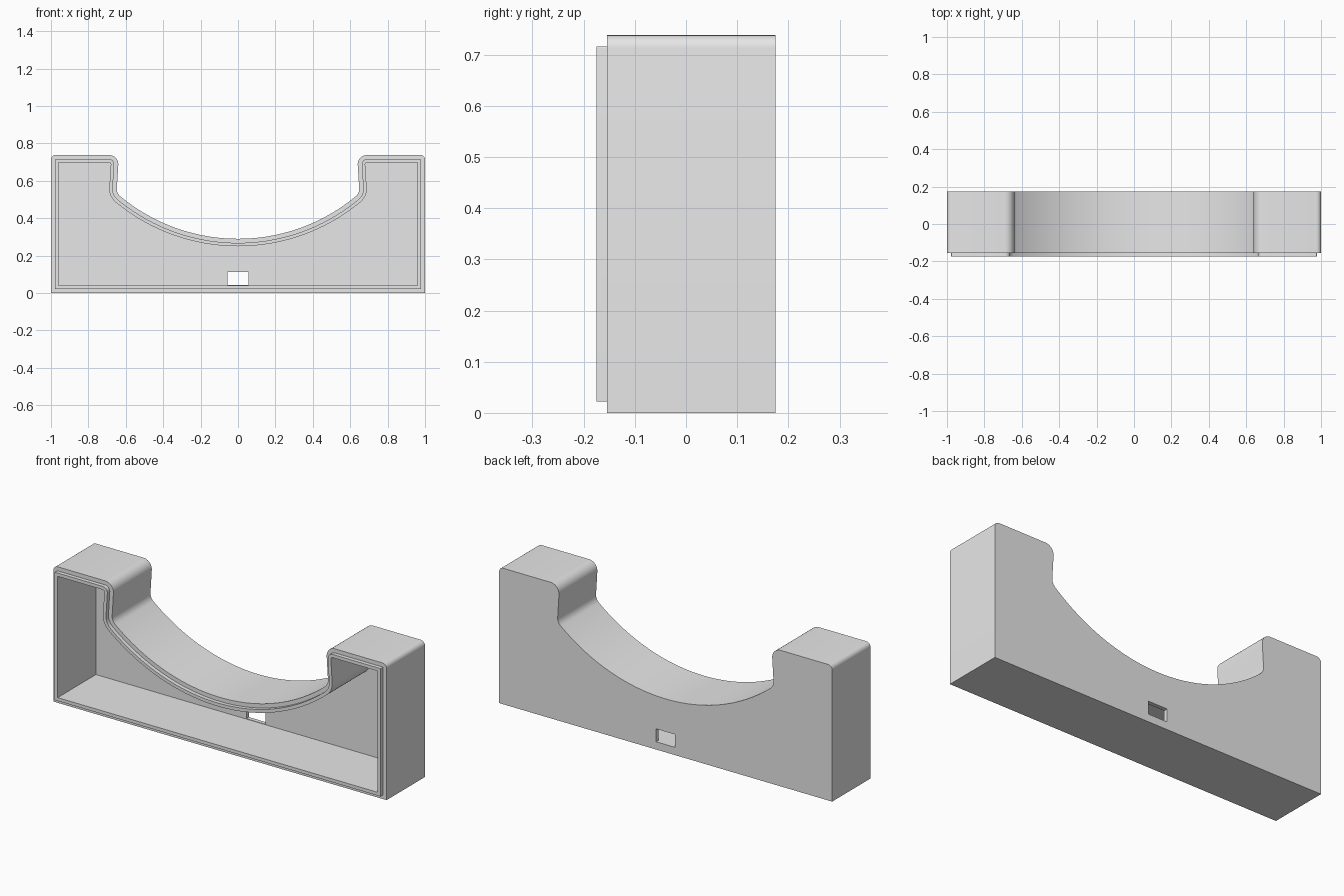
import bpy
import bmesh
import math
from mathutils import Vector

if "Cube" in bpy.data.objects:
    bpy.data.objects.remove(bpy.data.objects["Cube"])

TOP = 0.738                  # height of the two shoulders
BACK, FRONT = 0.175, -0.154  # body depth
LIP_FRONT = -0.175           # front of the raised lip
FLOOR = 0.153                # inner face of the back wall
LIP, WALL = 0.022, 0.04      # insets of the lip and of the cavity
SADDLE_Z = 0.29              # lowest point of the saddle curve
R_SHOULDER, R_FILLET = 0.05, 0.05
SHOULDER = Vector((0.69, TOP - R_SHOULDER))
FILLET = Vector((0.598, 0.556))


def arc(centre, radius, start, end, steps):
    return [(centre[0] + radius * math.cos(a), centre[1] + radius * math.sin(a))
            for a in (start + (end - start) * i / steps for i in range(steps + 1))]


def outline(d):
    """Closed x-z outline of the cradle, inset by d."""
    # Saddle circle tangent to the small fillets
    drop = FILLET[1] - SADDLE_Z
    big = (FILLET[0] ** 2 + drop ** 2 - R_FILLET ** 2) / (2 * (drop - R_FILLET))
    centre = (0, SADDLE_Z + big)
    angle = math.atan2(FILLET[1] - centre[1], FILLET[0])
    tilt = math.radians(4)
    r = max(0.025 - d, 0.002)
    half = [(1 - d, d)]
    half += arc((1 - d - r, TOP - d - r), r, 0, math.pi / 2, 6)
    half += arc(SHOULDER, R_SHOULDER - d, math.pi / 2, math.pi + tilt, 12)
    half += arc(FILLET, R_FILLET + d, tilt, angle, 10)
    half += arc(centre, big + d, angle, -math.pi / 2, 28)[1:]
    return half + [(-x, z) for x, z in reversed(half[:-1])]


def add_ring(bm, points, y):
    verts = [bm.verts.new((x, y, z)) for x, z in points]
    return verts, [bm.edges.new((v, verts[(i + 1) % len(verts)]))
                   for i, v in enumerate(verts)]


def bridge(bm, a, b):
    n = len(a)
    for i in range(n):
        j = (i + 1) % n
        bm.faces.new((a[i], a[j], b[j], b[i]))


bm = bmesh.new()

# Outer wall, stepped lip and cavity wall, from the back round to the floor
sections = [(0, BACK), (0, FRONT), (LIP, FRONT), (LIP, LIP_FRONT),
            (WALL, LIP_FRONT), (WALL, FLOOR)]
rings = [add_ring(bm, outline(d), y) for d, y in sections]
for (a, _), (b, _) in zip(rings, rings[1:]):
    bridge(bm, a, b)

# Rectangular slot through the back wall
slot = [(-0.057, 0.042), (0.057, 0.042), (0.057, 0.112), (-0.057, 0.112)]
slot_back = add_ring(bm, slot, BACK)
slot_front = add_ring(bm, slot, FLOOR)
bridge(bm, slot_back[0], slot_front[0])

# Both faces of the back wall, filled around the slot
for rim, hole in ((rings[0], slot_back), (rings[-1], slot_front)):
    bmesh.ops.triangle_fill(bm, edges=rim[1] + hole[1], use_beauty=True,
                            use_dissolve=False, normal=(0, 1, 0))
bmesh.ops.recalc_face_normals(bm, faces=bm.faces[:])

mesh = bpy.data.meshes.new("cradle_shell")
bm.to_mesh(mesh)
bm.free()
shell = bpy.data.objects.new("cradle_shell", mesh)
bpy.context.collection.objects.link(shell)

# Plain grey material
grey = bpy.data.materials.new("light_grey")
grey.use_nodes = True
grey.diffuse_color = (0.8, 0.8, 0.8, 1)
for node in grey.node_tree.nodes:
    if node.type == "BSDF_PRINCIPLED":
        node.inputs["Base Color"].default_value = (0.8, 0.8, 0.8, 1)
mesh.materials.append(grey)

# Smooth curves, sharp edges
bpy.ops.object.select_all(action="DESELECT")
shell.select_set(True)
bpy.context.view_layer.objects.active = shell
bpy.ops.object.shade_smooth_by_angle(angle=math.radians(30))
